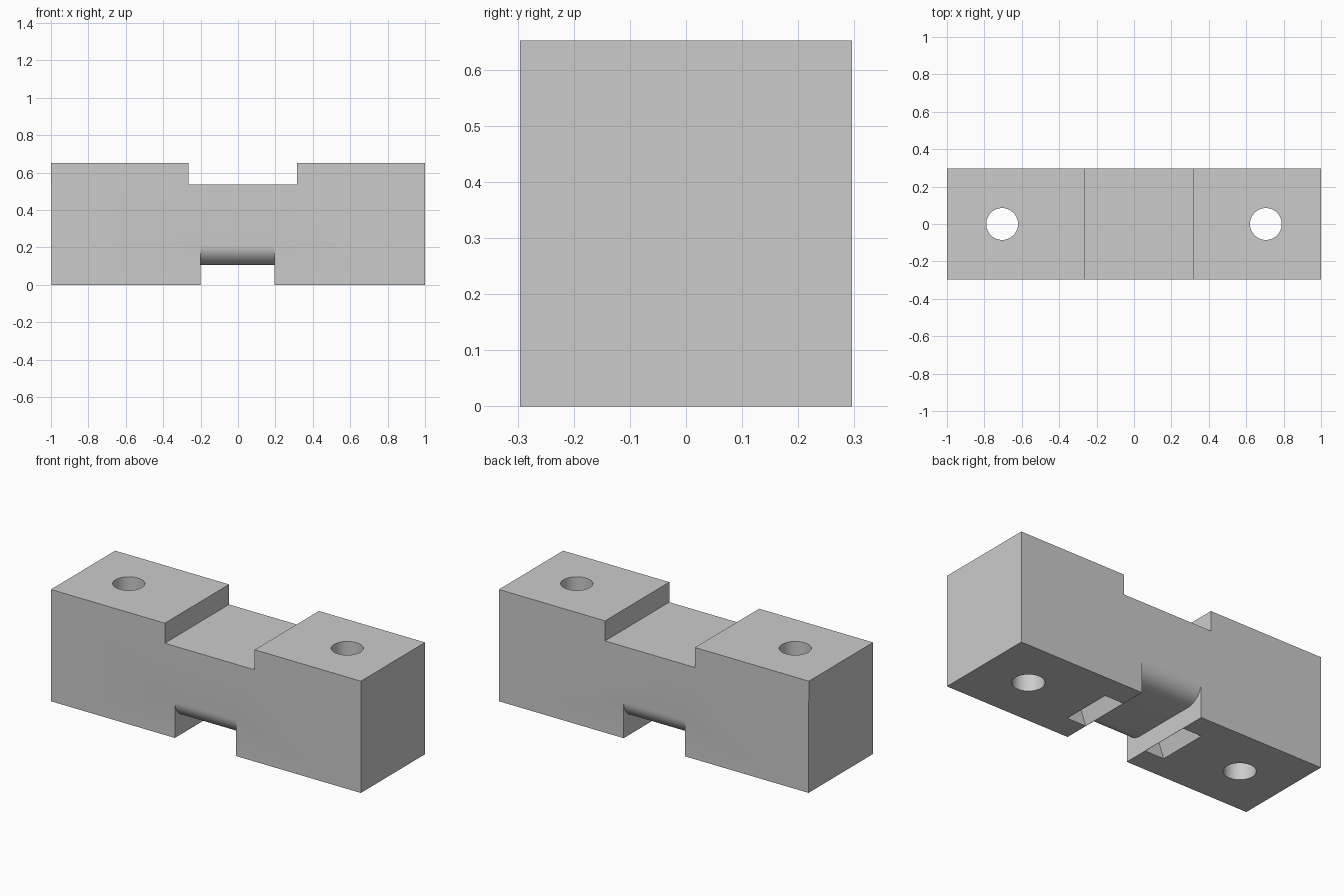
import bpy
import bmesh
from math import cos, sin, pi, radians
from mathutils import Vector

if "Cube" in bpy.data.objects:
    bpy.data.objects.remove(bpy.data.objects["Cube"], do_unlink=True)

HALF_DEPTH = 0.296
SLOT = (-0.20, 0.195)
FILLET = 0.105

grey = bpy.data.materials.new("plain_grey")
grey.use_nodes = True
colour = (0.6, 0.6, 0.6, 1)
grey.diffuse_color = colour
grey.node_tree.nodes["Principled BSDF"].inputs["Base Color"].default_value = colour


def prism(name, points, start, offset):
    """Closed outline of 3D points, swept by an offset."""
    bm = bmesh.new()
    face = bm.faces.new([bm.verts.new(Vector(p) + Vector(start)) for p in points])
    swept = bmesh.ops.extrude_face_region(bm, geom=[face])["geom"]
    verts = [v for v in swept if isinstance(v, bmesh.types.BMVert)]
    bmesh.ops.translate(bm, verts=verts, vec=offset)
    bmesh.ops.recalc_face_normals(bm, faces=bm.faces[:])
    mesh = bpy.data.meshes.new(name)
    bm.to_mesh(mesh)
    bm.free()
    mesh.materials.append(grey)
    obj = bpy.data.objects.new(name, mesh)
    bpy.context.collection.objects.link(obj)
    return obj


def cut(body, cutter):
    cutter.hide_render = True
    mod = body.modifiers.new("cut", 'BOOLEAN')
    mod.operation = 'DIFFERENCE'
    mod.solver = 'EXACT'
    mod.object = cutter
    bpy.context.view_layer.objects.active = body
    bpy.ops.object.modifier_apply(modifier=mod.name)
    bpy.data.objects.remove(cutter, do_unlink=True)


# Block with the stepped recess across its top
outline = [(-0.998, 0), (1, 0), (1, 0.652), (0.315, 0.652), (0.315, 0.535),
           (-0.265, 0.535), (-0.265, 0.652), (-1, 0.652), (-1, 0.535), (-0.998, 0.535)]
block = prism("clamp_block", [(x, 0, z) for x, z in outline],
              (0, -HALF_DEPTH, 0), (0, 2 * HALF_DEPTH, 0))

# Bottom slot, whose roof is rounded at front and back
centre = HALF_DEPTH - FILLET
arc = [(centre + FILLET * cos(a), 2 * FILLET - FILLET * sin(a))
       for a in (pi / 2 * i / 12 for i in range(13))]
side = [(0.4, -0.1), (0.4, 2 * FILLET)] + arc
section = side + [(-y, z) for y, z in reversed(side)]
cut(block, prism("slot_cutter", [(0, y, z) for y, z in section],
                 (SLOT[0], 0, 0), (SLOT[1] - SLOT[0], 0, 0)))

# Tapered pocket beside each slot wall
for x in (SLOT[0] - 0.0625, SLOT[1] + 0.0625):
    wedge = [(-0.061, 0), (-0.061, -0.05), (0.061, -0.05), (0.061, 0), (0, 0.165)]
    cut(block, prism("pocket_cutter", [(px, 0, z) for px, z in wedge],
                     (x, -0.15, 0), (0, 0.3, 0)))

# Vertical bolt holes
for x in (-0.705, 0.705):
    ring = [(0.085 * cos(2 * pi * i / 48), 0.085 * sin(2 * pi * i / 48), 0)
            for i in range(48)]
    cut(block, prism("hole_cutter", ring, (x, 0, -0.1), (0, 0, 1)))

bpy.ops.object.select_all(action='DESELECT')
block.select_set(True)
bpy.context.view_layer.objects.active = block
bpy.ops.object.shade_smooth_by_angle(angle=radians(30))
